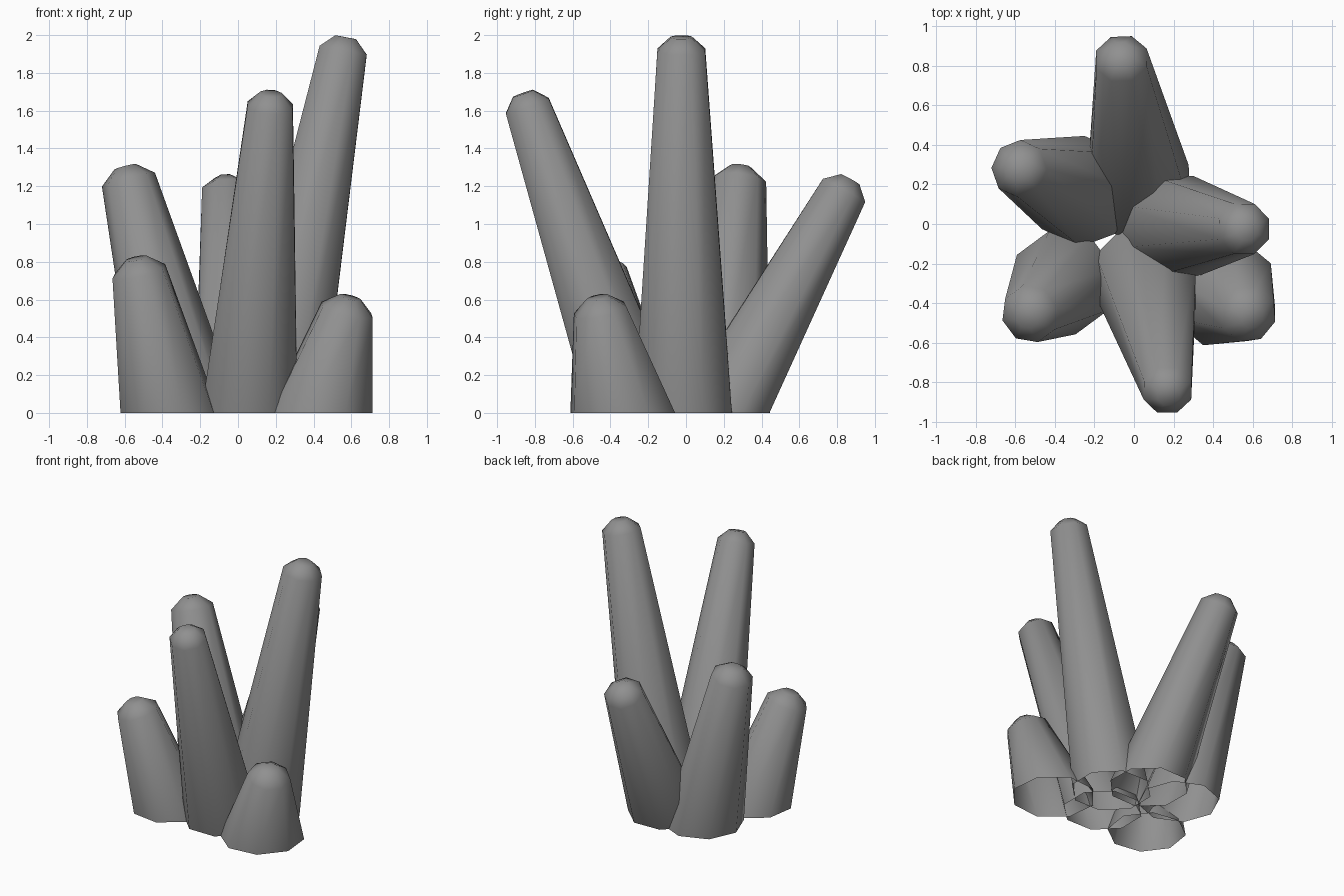
import bpy, bmesh, math
from mathutils import Vector

if "Cube" in bpy.data.objects:
    bpy.data.objects.remove(bpy.data.objects["Cube"])

SIDES = 8

# Dark grey stone
stone = bpy.data.materials.new("dark_grey")
stone.diffuse_color = (0.28, 0.28, 0.28, 1)
stone.use_nodes = True
stone.node_tree.nodes["Principled BSDF"].inputs["Base Color"].default_value = stone.diffuse_color


def ring(bm, centre, radius, phase, axis):
    # Octagonal ring of vertices, square to the given axis
    turn = Vector((0, 0, 1)).rotation_difference(axis)
    verts = []
    for i in range(SIDES):
        a = math.radians(phase) + 2 * math.pi * i / SIDES
        p = Vector((radius * math.cos(a), radius * math.sin(a), 0))
        verts.append(bm.verts.new(centre + turn @ p))
    return verts


def crystal(name, base, shoulder, base_r, tip_r, phase):
    # Leaning tapered column: flat open foot, tilted shoulder, bevelled cap
    base, shoulder = Vector((*base, 0)), Vector(shoulder)
    up = Vector((0, 0, 1))
    axis = (shoulder - base).normalized()
    bm = bmesh.new()
    rings = [ring(bm, base, base_r, phase, up),
             ring(bm, shoulder, tip_r, phase, axis),
             ring(bm, shoulder + axis * 0.07, 0.06, phase, axis)]
    for lo, hi in zip(rings, rings[1:]):
        for i in range(SIDES):
            j = (i + 1) % SIDES
            bm.faces.new((lo[i], lo[j], hi[j], hi[i]))
    bm.faces.new(rings[-1])
    for f in bm.faces:
        f.smooth = True
    mesh = bpy.data.meshes.new(name)
    bm.to_mesh(mesh)
    bm.free()
    mesh.materials.append(stone)
    bpy.context.collection.objects.link(bpy.data.objects.new(name, mesh))


# Cluster: base centre, shoulder centre, base radius, tip radius, twist
crystal("tall_right_crystal", (0.19, -0.015), (0.557, -0.025, 1.92), 0.28, 0.137, 22)
crystal("front_crystal", (0.06, -0.26), (0.17, -0.84, 1.625), 0.275, 0.13, 22)
crystal("back_crystal", (0.025, 0.185), (-0.063, 0.835, 1.175), 0.275, 0.138, 24)
crystal("back_left_crystal", (-0.26, 0.165), (-0.58, 0.28, 1.235), 0.28, 0.145, -2)
crystal("front_left_crystal", (-0.36, -0.295), (-0.525, -0.455, 0.75), 0.27, 0.148, 14)
crystal("front_right_crystal", (0.435, -0.335), (0.578, -0.455, 0.545), 0.29, 0.147, 28)
